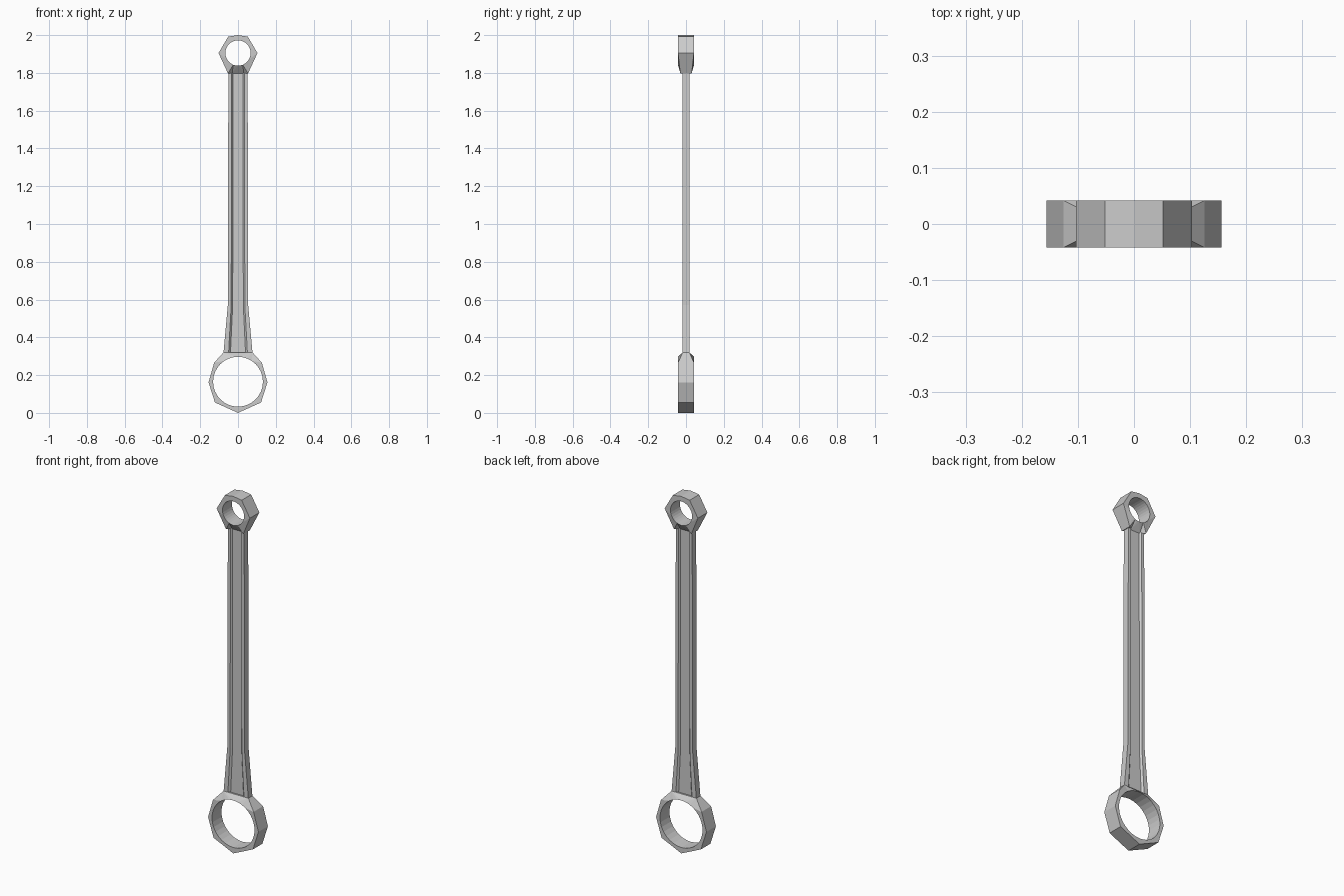
import bpy, bmesh, math

if "Cube" in bpy.data.objects:
    bpy.data.objects.remove(bpy.data.objects["Cube"])

DEPTH = 0.042  # half thickness of both end eyes


def finish(name, bm):
    bmesh.ops.recalc_face_normals(bm, faces=bm.faces[:])
    mesh = bpy.data.meshes.new(name)
    bm.to_mesh(mesh)
    bm.free()
    obj = bpy.data.objects.new(name, mesh)
    bpy.context.collection.objects.link(obj)
    return obj


def eye(name, half, centre, radius, sides=32):
    """Faceted ring: half outline of (x, z, half depth), mirrored, with a round bore."""
    outline = half + [(-x, z, d) for x, z, d in reversed(half) if x > 0]
    bore = []
    for i in range(sides):
        a = 2 * math.pi * i / sides
        bore.append((radius * math.cos(a), centre + radius * math.sin(a), DEPTH))
    bm = bmesh.new()
    depth, edges = {}, []
    for loop in (outline, bore):
        verts = [bm.verts.new((x, 0, z)) for x, z, d in loop]
        for v, (x, z, d) in zip(verts, loop):
            depth[(round(v.co.x, 4), round(v.co.z, 4))] = d
        edges += [bm.edges.new((verts[i - 1], verts[i])) for i in range(len(verts))]
    bmesh.ops.triangle_fill(bm, use_beauty=True, use_dissolve=False, edges=edges)
    res = bmesh.ops.extrude_face_region(bm, geom=bm.faces[:])
    back = {g for g in res["geom"] if isinstance(g, bmesh.types.BMVert)}
    for v in bm.verts:
        d = depth[(round(v.co.x, 4), round(v.co.z, 4))]
        v.co.y = d if v in back else -d
    return finish(name, bm)


# Large lower eye, thinned where it meets the rod
eye("large_eye",
    [(0, 0, DEPTH), (0.122, 0.055, DEPTH), (0.156, 0.162, DEPTH),
     (0.126, 0.266, DEPTH), (0.077, 0.32, 0.018)],
    0.165, 0.132)

# Small upper eye, with a ramp rising out of the rod's groove
eye("small_eye",
    [(0.03, 1.797, 0.008), (0.053, 1.797, 0.03), (0.103, 1.905, DEPTH),
     (0.052, 1.992, DEPTH), (0, 2.0, DEPTH)],
    1.905, 0.067)

# Tapered rod with a grooved section: z, half width, flange inner edge, groove floor edge
stations = [(0.315, 0.077, 0.050, 0.040), (0.57, 0.054, 0.036, 0.028),
            (1.40, 0.053, 0.035, 0.027), (1.80, 0.049, 0.034, 0.027)]
FLANGE, WEB = 0.018, 0.008
bm = bmesh.new()
rings = []
for z, w, a, b in stations:
    front = [(-w, -FLANGE), (-a, -FLANGE), (-b, -WEB),
             (b, -WEB), (a, -FLANGE), (w, -FLANGE)]
    section = front + [(-x, -y) for x, y in front]
    rings.append([bm.verts.new((x, y, z)) for x, y in section])
for lower, upper in zip(rings, rings[1:]):
    for i in range(len(lower)):
        bm.faces.new((lower[i - 1], lower[i], upper[i], upper[i - 1]))
bm.faces.new(rings[0])
bm.faces.new(rings[-1])
finish("rod", bm)
